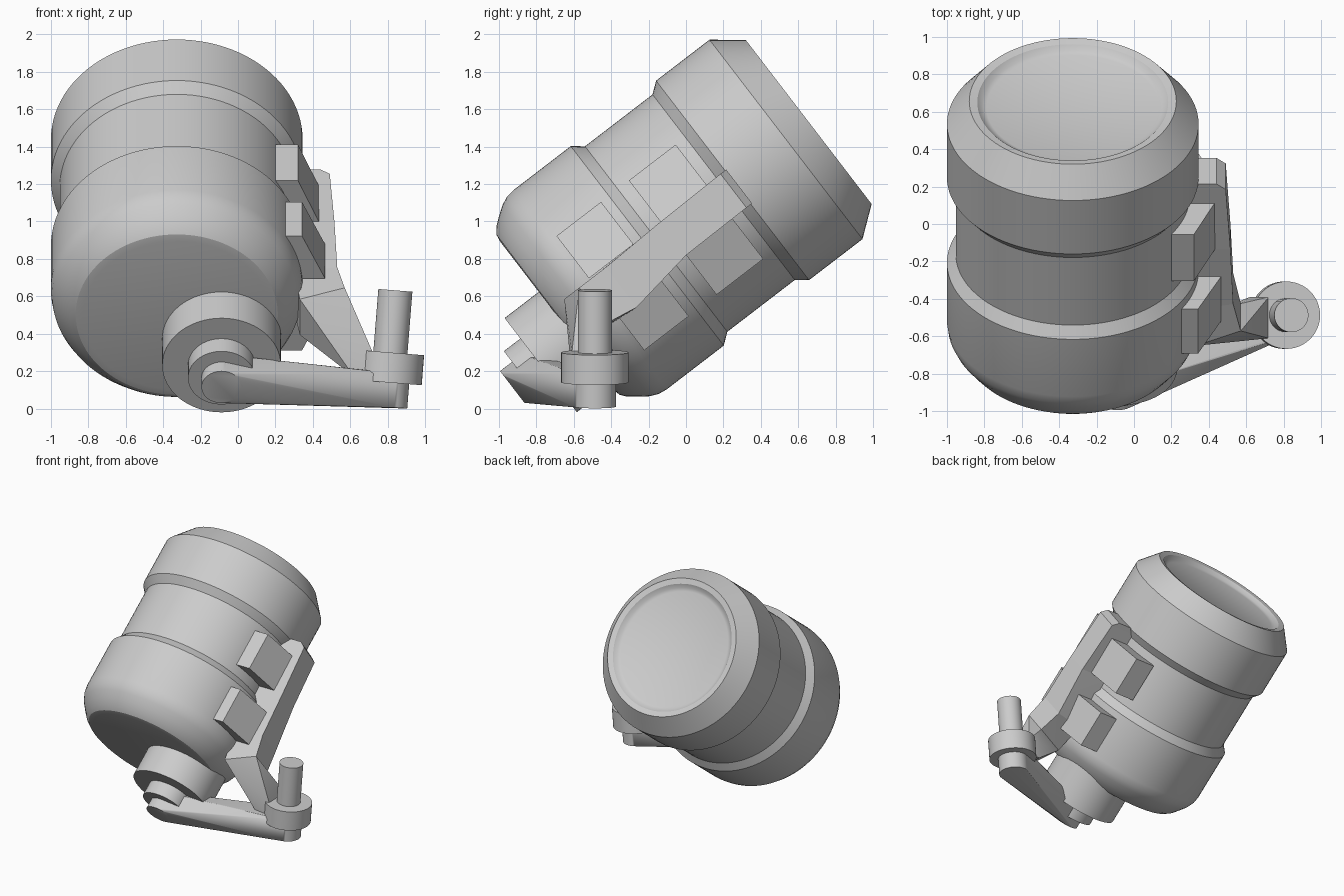
import bpy, bmesh, math
from mathutils import Vector

if "Cube" in bpy.data.objects:
    bpy.data.objects.remove(bpy.data.objects["Cube"])

grey = bpy.data.materials.new("plain grey")
grey.use_nodes = True
COLOUR = (0.6, 0.6, 0.6, 1)
grey.diffuse_color = COLOUR
grey.node_tree.nodes["Principled BSDF"].inputs["Base Color"].default_value = COLOUR

TILT = math.radians(37.5)
AXIS = Vector((0, math.cos(TILT), math.sin(TILT)))
UP = Vector((0, -math.sin(TILT), math.cos(TILT)))
BODY = (-0.327, 0.816)      # body axis: x and height across the tilt
HUB = (-0.088, 0.657)       # off-centre crank axis


def at(x, t, s):
    """Point at x, t across the tilt and s along the tilted axis."""
    return Vector((x, 0, 0)) + UP * t + AXIS * s


def ring(centre, r, s, n=64):
    return [at(centre[0] + r * math.cos(a), centre[1] + r * math.sin(a), s)
            for a in (2 * math.pi * i / n for i in range(n))]


def post_ring(r, z, n=48):
    """Ring about the slightly leaning handle post."""
    return [Vector((0.79 + 0.08 * z + r * math.cos(a), -0.487 + r * math.sin(a),
                    z - 0.08 * r * math.cos(a)))
            for a in (2 * math.pi * i / n for i in range(n))]


def finish(name, bm, angle=28):
    bmesh.ops.recalc_face_normals(bm, faces=bm.faces)
    mesh = bpy.data.meshes.new(name)
    bm.to_mesh(mesh)
    bm.free()
    mesh.materials.append(grey)
    obj = bpy.data.objects.new(name, mesh)
    bpy.context.collection.objects.link(obj)
    bpy.ops.object.select_all(action='DESELECT')
    obj.select_set(True)
    bpy.context.view_layer.objects.active = obj
    bpy.ops.object.shade_smooth_by_angle(angle=math.radians(angle))
    return obj


def hull(name, points):
    bm = bmesh.new()
    for p in points:
        bm.verts.new(p)
    out = bmesh.ops.convex_hull(bm, input=bm.verts)
    loose = [v for v in out["geom_interior"] if isinstance(v, bmesh.types.BMVert)]
    bmesh.ops.delete(bm, geom=loose, context='VERTS')
    bmesh.ops.dissolve_limit(bm, angle_limit=0.01, verts=bm.verts, edges=bm.edges)
    return finish(name, bm)


def lathe(name, centre, profile, n=96):
    bm = bmesh.new()
    rings = [[bm.verts.new(p) for p in ring(centre, r, s, n)] for r, s in profile]
    for a, b in zip(rings, rings[1:]):
        for i in range(n):
            j = (i + 1) % n
            bm.faces.new((a[i], a[j], b[j], b[i]))
    bm.faces.new(rings[0])
    bm.faces.new(rings[-1])
    return finish(name, bm)


# Body: rounded front drum, narrow waist, chamfered rear cap with a dished end
lathe("body", BODY, [
    (0.50, -0.245), (0.54, -0.238), (0.575, -0.21), (0.61, -0.165), (0.645, -0.115),
    (0.665, -0.07), (0.672, -0.02), (0.672, 0.365), (0.625, 0.425), (0.625, 0.88),
    (0.672, 0.94), (0.672, 1.30), (0.553, 1.453), (0.51, 1.445), (0.485, 1.42),
    (0.46, 1.41)])

# Crank hub and spindle
hull("crank_hub", ring(HUB, 0.317, -0.475) + ring(HUB, 0.317, -0.15))
hull("crank_spindle", ring(HUB, 0.179, -0.586) + ring(HUB, 0.179, -0.4))

# Crank arm, twisting from the hub axis to the upright handle post
hull("crank_arm", ring(HUB, 0.107, -0.667) + ring(HUB, 0.107, -0.52)
     + post_ring(0.113, 0.01) + post_ring(0.113, 0.19))

# Handle post with collar
hull("handle_collar", post_ring(0.18, 0.14) + post_ring(0.18, 0.3))
hull("handle_pin", post_ring(0.091, 0.2) + post_ring(0.091, 0.632))


# Side bracket: a long rail that bends out to the collar
def section(x0, x1, t0, t1, s0, s1):
    return [at(x, t, s) for x, s in ((x0, s0), (x1, s1)) for t in (t0, t1)]


collar_end = [Vector((x, y, z)) for x in (0.62, 0.72) for y in (-0.61, -0.39)
              for z in (0.17, 0.3)]
sections = [
    section(0.28, 0.44, 0.655, 0.883, 0.948, 0.948),
    section(0.28, 0.49, 0.655, 0.883, 0.91, 0.91),
    section(0.28, 0.515, 0.65, 0.875, 0.5, 0.5),
    section(0.30, 0.53, 0.59, 0.86, 0.08, 0.12),
    section(0.33, 0.57, 0.62, 0.86, -0.16, -0.06),
    collar_end]
for i, (a, b) in enumerate(zip(sections, sections[1:])):
    hull("bracket_part_%d" % (i + 1), a + b)

# Four lugs, mirrored above and below the rail
RAIL = 0.768
for name, s0, s1, near, far in (("rear", 0.5, 0.815, 0.435, 0.32),
                                ("front", 0.012, 0.312, 0.465, 0.342)):
    for side, sign in (("upper", 1), ("lower", -1)):
        lo, hi = RAIL + sign * 0.1, RAIL + sign * 0.385
        hull("%s_%s_lug" % (side, name),
             [at(x, t, s) for s in (s0, s1)
              for x, t in ((0.15, lo), (near, lo), (far, hi), (0.15, hi))])
